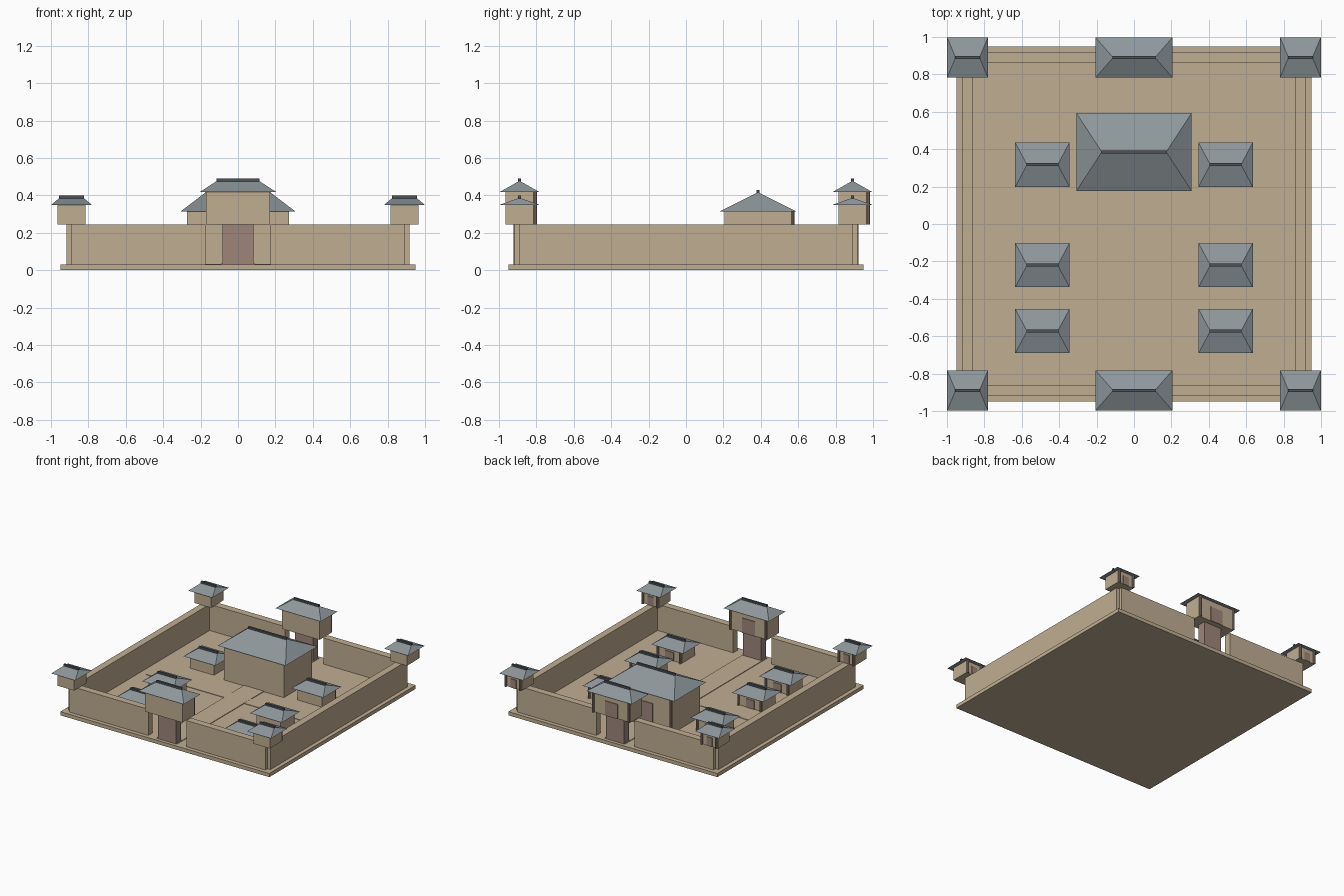
import bpy, bmesh
from mathutils import Matrix, Vector

if "Cube" in bpy.data.objects:
    bpy.data.objects.remove(bpy.data.objects["Cube"])


def material(name, rgb):
    m = bpy.data.materials.new(name)
    m.diffuse_color = (*rgb, 1)
    m.use_nodes = True
    m.node_tree.nodes["Principled BSDF"].inputs["Base Color"].default_value = m.diffuse_color
    return m


TAN = material("tan_plaster", (0.53, 0.42, 0.29))
ROOF = material("grey_roof_tile", (0.27, 0.31, 0.33))
RIDGE = material("dark_ridge_tile", (0.075, 0.085, 0.092))
WOOD = material("red_brown_wood", (0.34, 0.235, 0.195))


def finish(name, bm, mat):
    bmesh.ops.recalc_face_normals(bm, faces=bm.faces)
    me = bpy.data.meshes.new(name)
    bm.to_mesh(me)
    bm.free()
    me.materials.append(mat)
    ob = bpy.data.objects.new(name, me)
    bpy.context.collection.objects.link(ob)
    return ob


def box(name, x, y, z, mat):
    """Box from (min, max) pairs on each axis."""
    bm = bmesh.new()
    size = Vector((x[1] - x[0], y[1] - y[0], z[1] - z[0]))
    mid = Vector((sum(x) / 2, sum(y) / 2, sum(z) / 2))
    bmesh.ops.create_cube(bm, size=1,
                          matrix=Matrix.Translation(mid) @ Matrix.Diagonal((*size, 1)))
    return finish(name, bm, mat)


def column(name, x, y, z0, z1, r):
    bm = bmesh.new()
    bmesh.ops.create_cone(bm, cap_ends=True, segments=8, radius1=r, radius2=r,
                          depth=z1 - z0, matrix=Matrix.Translation((x, y, (z0 + z1) / 2)))
    return finish(name, bm, WOOD)


def hip_roof(name, x, y, z, hx, hy, ridge, rise):
    bm = bmesh.new()
    a, b, c, d = [bm.verts.new((x + i * hx, y + j * hy, z))
                  for i, j in ((-1, -1), (1, -1), (1, 1), (-1, 1))]
    l, r = [bm.verts.new((x + s * ridge, y, z + rise)) for s in (-1, 1)]
    for f in ((a, b, r, l), (b, c, r), (c, d, l, r), (d, a, l), (d, c, b, a)):
        bm.faces.new(f)
    return finish(name, bm, ROOF)


def building(name, x, y, z, hx, hy, h, roof_x, roof_y, ridge, rise):
    """Walled block with a porch on its +y side and a hipped roof."""
    top = z + h
    front = y + hy
    box(name + "_body", (x - hx, x + hx), (y - hy, front), (z, top), TAN)
    dw = hx * 0.34
    box(name + "_door", (x - dw, x + dw), (front - 0.004, front + 0.005),
        (z, z + h * 0.7), WOOD)
    r = 0.009
    for side, s in (("left", -1), ("right", 1)):
        column(f"{name}_{side}_column", x + s * (hx - r), front + r, z, top, r)
    hip_roof(name + "_roof", x, y, top, roof_x, roof_y, ridge, rise)
    box(name + "_ridge", (x - ridge - 0.003, x + ridge + 0.003),
        (y - 0.008, y + 0.008), (top + rise - 0.004, top + rise + 0.012), RIDGE)


# Ground slab and raised paths
G, WT = 0.03, 0.245
box("ground_slab", (-0.95, 0.95), (-0.95, 0.95), (0, G), TAN)
box("main_path", (-0.09, 0.09), (-0.92, 0.92), (G - 0.005, G + 0.005), TAN)
box("cross_path", (-0.80, 0.80), (-0.05, 0.05), (G - 0.005, G + 0.004), TAN)

# Perimeter walls, with a gap at each gate
for side, s in (("left", -1), ("right", 1)):
    box(side + "_wall", sorted((s * 0.86, s * 0.917)), (-0.89, 0.89), (G, WT), TAN)
    for end, t in (("front", -1), ("back", 1)):
        box(f"{end}_{side}_wall", sorted((s * 0.173, s * 0.89)),
            sorted((t * 0.86, t * 0.917)), (G, WT), TAN)
        # Corner watchtowers
        building(f"{end}_{side}_tower", s * 0.89, t * 0.89, WT, 0.075, 0.075, 0.104,
                 0.109, 0.108, 0.064, 0.038)

# Gatehouses over timber gates
for end, t in (("front", -1), ("back", 1)):
    y = t * 0.89
    box(end + "_gate", (-0.083, 0.083), (y - 0.033, y + 0.033), (G, WT), WOOD)
    building(end + "_gatehouse", 0, y, WT, 0.17, 0.075, 0.172,
             0.206, 0.108, 0.112, 0.061)

# Main hall and six side houses
building("main_hall", 0, 0.385, G, 0.272, 0.178, 0.283, 0.308, 0.208, 0.172, 0.104)
for side, s in (("left", -1), ("right", 1)):
    for row, y in (("back", 0.317), ("middle", -0.22), ("front", -0.573)):
        building(f"{row}_{side}_house", s * 0.49, y, G, 0.11, 0.085, 0.1,
                 0.145, 0.118, 0.082, 0.043)
